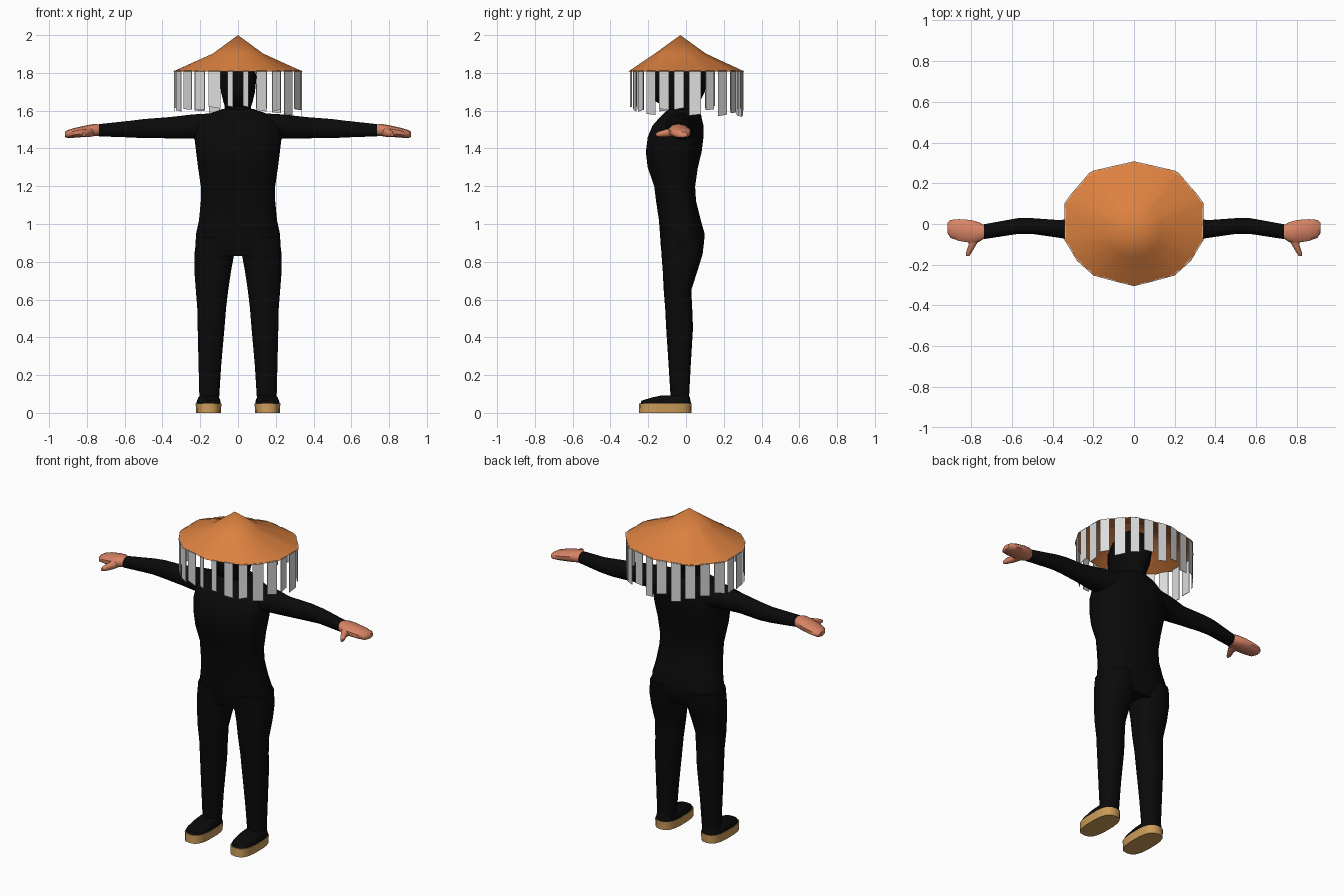
import bpy, bmesh, math, random
from mathutils import Vector

random.seed(4)
cube = bpy.data.objects.get("Cube")
if cube:
    bpy.data.objects.remove(cube, do_unlink=True)


def make_material(name, color):
    mat = bpy.data.materials.new(name)
    mat.use_nodes = True
    mat.diffuse_color = (*color, 1)
    mat.node_tree.nodes["Principled BSDF"].inputs["Base Color"].default_value = (*color, 1)
    return mat


BLACK = make_material("black cloth", (0.003, 0.003, 0.003))
ORANGE = make_material("orange straw", (0.72, 0.22, 0.05))
SKIN = make_material("skin", (0.68, 0.23, 0.13))
TAN = make_material("tan sole", (0.6, 0.33, 0.1))
PALE = make_material("pale paper", (0.72, 0.72, 0.72))


def finish(name, bm, mat, angle=50, mirror=False, fix_normals=True):
    if fix_normals:
        bmesh.ops.recalc_face_normals(bm, faces=bm.faces)
    mesh = bpy.data.meshes.new(name)
    bm.to_mesh(mesh)
    bm.free()
    mesh.materials.append(mat)
    obj = bpy.data.objects.new(name, mesh)
    bpy.context.collection.objects.link(obj)
    bpy.ops.object.select_all(action="DESELECT")
    obj.select_set(True)
    bpy.context.view_layer.objects.active = obj
    bpy.ops.object.shade_smooth_by_angle(angle=math.radians(angle))
    if mirror:
        obj.modifiers.new("Mirror", "MIRROR").use_clip = False
    return obj


def bridge(bm, lower, upper):
    count = len(lower)
    for i in range(count):
        j = (i + 1) % count
        bm.faces.new((lower[i], lower[j], upper[j], upper[i]))


def loft(name, mat, axis, sections, sides=14, power=2.4, mirror=False, angle=50):
    """Skin rounded sections (position, u_min, u_max, v_min, v_max) along an axis."""
    bm = bmesh.new()
    rings = []
    for pos, u0, u1, v0, v1 in sections:
        ring = []
        for k in range(sides):
            a = math.tau * (k + 0.5) / sides
            c, s = math.cos(a), math.sin(a)
            u = (u0 + u1) / 2 + (u1 - u0) / 2 * math.copysign(abs(c) ** (2 / power), c)
            v = (v0 + v1) / 2 + (v1 - v0) / 2 * math.copysign(abs(s) ** (2 / power), s)
            place = {"x": (pos, u, v), "y": (u, pos, v), "z": (u, v, pos)}[axis]
            ring.append(bm.verts.new(place))
        rings.append(ring)
    for lower, upper in zip(rings, rings[1:]):
        bridge(bm, lower, upper)
    bm.faces.new(rings[0])
    bm.faces.new(rings[-1])
    return finish(name, bm, mat, angle, mirror)


def upright(rows):
    """Expand (z, half width, front y, back y) into centred sections."""
    return [(z, -w, w, front, back) for z, w, front, back in rows]


# Torso, from the seat up to the neck
loft("torso", BLACK, "z", upright([
    (0.83, 0.2, -0.12, 0.07), (0.88, 0.23, -0.135, 0.095), (0.95, 0.225, -0.14, 0.1),
    (1.02, 0.21, -0.145, 0.08), (1.12, 0.2, -0.16, 0.055), (1.2, 0.2, -0.17, 0.05),
    (1.3, 0.215, -0.205, 0.065), (1.38, 0.225, -0.215, 0.085), (1.46, 0.235, -0.205, 0.095),
    (1.52, 0.23, -0.18, 0.095), (1.56, 0.2, -0.145, 0.085), (1.59, 0.14, -0.115, 0.08),
    (1.61, 0.08, -0.09, 0.07)]), sides=16)

# Masked head and neck
loft("head", BLACK, "z", upright([
    (1.57, 0.08, -0.09, 0.07), (1.62, 0.07, -0.1, 0.065), (1.65, 0.08, -0.165, 0.075),
    (1.7, 0.092, -0.185, 0.1), (1.78, 0.1, -0.19, 0.115), (1.85, 0.085, -0.15, 0.09),
    (1.89, 0.05, -0.09, 0.04)]), power=2.2)

# Legs
loft("legs", BLACK, "z", [
    (0.06, 0.1, 0.205, -0.08, 0.015), (0.25, 0.088, 0.21, -0.092, 0.025),
    (0.45, 0.07, 0.215, -0.105, 0.037), (0.55, 0.062, 0.217, -0.11, 0.033),
    (0.65, 0.05, 0.225, -0.118, 0.028), (0.75, 0.035, 0.233, -0.123, 0.06),
    (0.84, 0.018, 0.233, -0.13, 0.088), (0.93, 0.01, 0.222, -0.135, 0.098)], mirror=True)

# Sleeves
loft("sleeves", BLACK, "x", [
    (0.14, -0.12, 0.07, 1.44, 1.588), (0.24, -0.1, 0.05, 1.45, 1.582),
    (0.36, -0.07, 0.02, 1.452, 1.568), (0.5, -0.05, 0.03, 1.453, 1.557),
    (0.57, -0.05, 0.03, 1.457, 1.548), (0.735, -0.075, 0, 1.463, 1.53)],
    sides=12, power=2.2, mirror=True)

# Hands with thumbs
loft("hands", SKIN, "x", [
    (0.725, -0.065, -0.01, 1.468, 1.526), (0.76, -0.09, 0.01, 1.465, 1.53),
    (0.8, -0.095, 0.022, 1.462, 1.523), (0.86, -0.085, 0.026, 1.457, 1.51),
    (0.9, -0.07, 0.022, 1.455, 1.498), (0.916, -0.045, 0.008, 1.46, 1.488)],
    sides=10, mirror=True)
loft("thumbs", SKIN, "y", [
    (-0.158, 0.808, 0.824, 1.464, 1.482), (-0.14, 0.796, 0.825, 1.46, 1.492),
    (-0.1, 0.772, 0.812, 1.46, 1.505), (-0.05, 0.74, 0.82, 1.465, 1.515)],
    sides=8, mirror=True)

# Shoes: tan sole and black upper
loft("soles", TAN, "z", [
    (0, 0.09, 0.222, -0.25, 0.028), (0.05, 0.087, 0.225, -0.248, 0.03)],
    sides=18, power=2.8, mirror=True)
loft("shoe_uppers", BLACK, "z", [
    (0.045, 0.09, 0.222, -0.243, 0.027), (0.065, 0.093, 0.218, -0.235, 0.024),
    (0.083, 0.1, 0.21, -0.175, 0.02), (0.092, 0.108, 0.202, -0.13, 0.015)],
    sides=18, power=2.8, mirror=True)

# Rim outline of the hat, one half then its reflection
half_rim = [(0, -0.305), (0.1, -0.28), (0.2, -0.252), (0.28, -0.18), (0.34, -0.08),
            (0.342, 0.1), (0.315, 0.14), (0.22, 0.25), (0.2, 0.262), (0, 0.308)]
rim = [Vector((x, y, 1.808)) for x, y in half_rim]
rim += [Vector((-p.x, p.y, p.z)) for p in reversed(rim[1:-1])]

# Straw hat, a shallow open cone with a concave slope
bm = bmesh.new()
centre = Vector((0, -0.03, 0))
apex = bm.verts.new((0, -0.03, 2.0))
outer = [bm.verts.new(p) for p in rim]
inner = []
for p in rim:
    flat = Vector((p.x, p.y, 0)) - centre
    ring_point = centre + flat.normalized() * 0.135
    inner.append(bm.verts.new((ring_point.x, ring_point.y, 1.902)))
bridge(bm, outer, inner)
for i, v in enumerate(inner):
    bm.faces.new((v, inner[(i + 1) % len(inner)], apex))
finish("straw_hat", bm, ORANGE, 40)


def along_rim(distance):
    """Point at a given distance round the rim."""
    for i, p in enumerate(rim):
        q = rim[(i + 1) % len(rim)]
        length = (q - p).length
        if distance <= length:
            return p.lerp(q, distance / length)
        distance -= length
    return rim[0].copy()


# Paper strips hanging from the rim
perimeter = sum((rim[(i + 1) % len(rim)] - p).length for i, p in enumerate(rim))
strip_count = 24
step = perimeter / strip_count
bm = bmesh.new()
for n in range(strip_count):
    middle = (n + 0.5) * step
    front = n in (0, strip_count - 1)
    half = 0.016 if front else random.uniform(0.026, 0.034)
    drop = 0.19 if front else random.uniform(0.19, 0.245)
    a, b = along_rim(middle - half) * 0.985, along_rim(middle + half) * 0.985
    a.z = b.z = 1.812
    tilt = Vector((0, 0, random.uniform(-0.006, 0.006)))
    down = Vector((0, 0, -drop))
    out = Vector((a.x + b.x, a.y + b.y, 0)).normalized() * 0.003
    back = [bm.verts.new(p) for p in (a, b, b + down + tilt, a + down - tilt)]
    face = [bm.verts.new(v.co + out) for v in back]
    bridge(bm, back, face)
    bm.faces.new(back)
    bm.faces.new(face)
finish("hat_strips", bm, PALE, 30)
